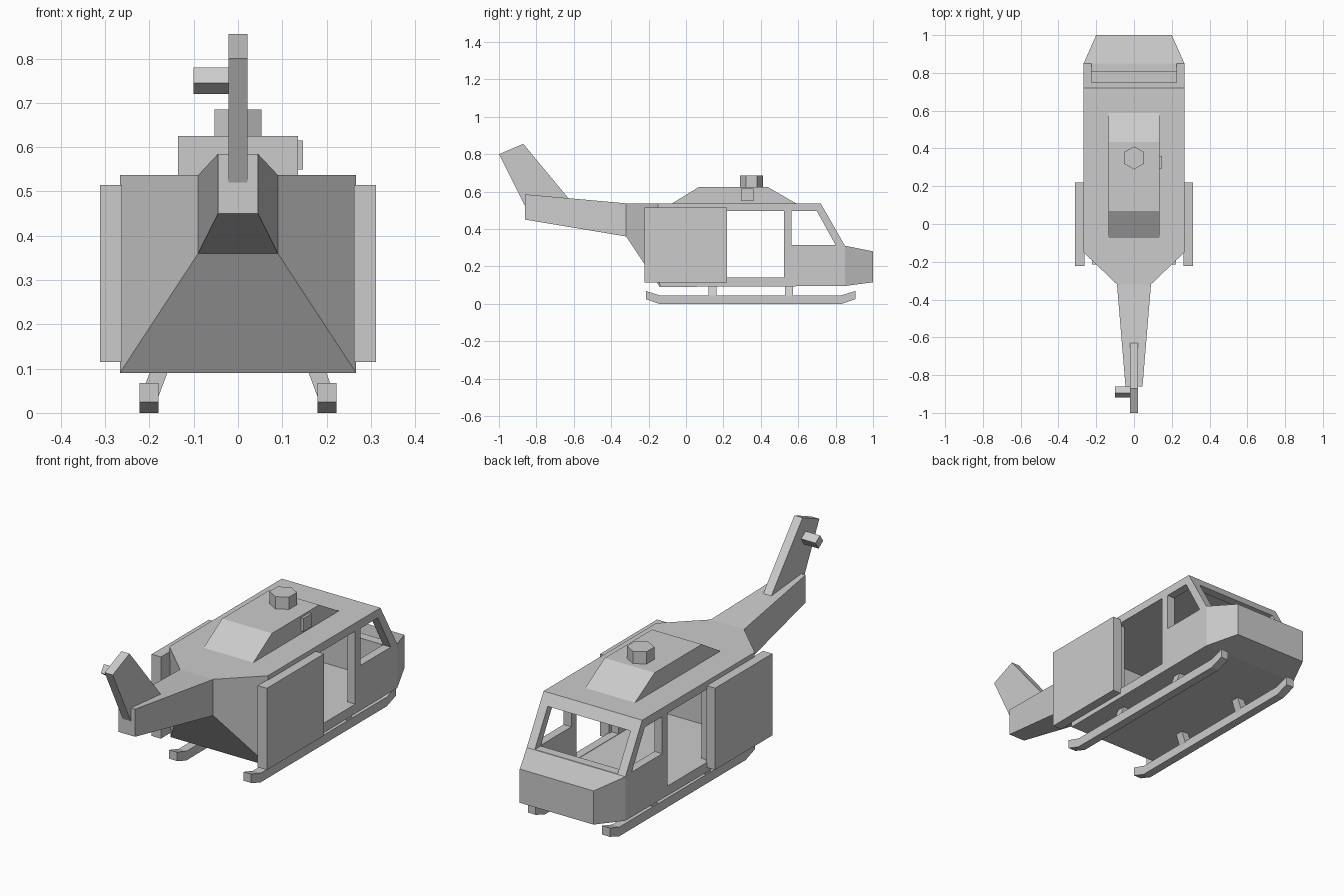
import bpy, bmesh, math

if "Cube" in bpy.data.objects:
    bpy.data.objects.remove(bpy.data.objects["Cube"])


def finish(name, bm):
    bmesh.ops.recalc_face_normals(bm, faces=bm.faces)
    mesh = bpy.data.meshes.new(name)
    bm.to_mesh(mesh)
    bm.free()
    ob = bpy.data.objects.new(name, mesh)
    bpy.context.collection.objects.link(ob)
    return ob


def prism(name, profile, x0, x1):
    """Extrude a (y, z) outline from x0 to x1."""
    bm = bmesh.new()
    a = [bm.verts.new((x0, y, z)) for y, z in profile]
    b = [bm.verts.new((x1, y, z)) for y, z in profile]
    bm.faces.new(a)
    bm.faces.new(b)
    for i in range(len(a)):
        j = (i + 1) % len(a)
        bm.faces.new((a[i], a[j], b[j], b[i]))
    return finish(name, bm)


def rect(y0, y1, z0, z1):
    return [(y0, z0), (y1, z0), (y1, z1), (y0, z1)]


def cut(ob, cutter):
    mod = ob.modifiers.new("cut", 'BOOLEAN')
    mod.operation = 'DIFFERENCE'
    mod.solver = 'EXACT'
    mod.object = cutter
    bpy.context.view_layer.objects.active = ob
    bpy.ops.object.modifier_apply(modifier=mod.name)
    bpy.data.objects.remove(cutter)


# Fuselage and tail boom: side outline with a half width at each point
outline = [(-.86, .45, .045), (-.32, .36, .09), (-.14, .09, .267), (.85, .095, .267),
           (1, .115, .2), (1, .28, .2), (.85, .31, .267), (.72, .537, .267),
           (-.15, .537, .267), (-.32, .537, .09), (-.86, .585, .045)]
bm = bmesh.new()
sides = [[bm.verts.new((s * w, y, z)) for y, z, w in outline] for s in (-1, 1)]
for i in range(len(outline)):
    j = (i + 1) % len(outline)
    bm.faces.new((sides[0][i], sides[0][j], sides[1][j], sides[1][i]))
for v in sides:
    for ids in ((0, 1, 9, 10), (1, 2, 8, 9), (2, 3, 6, 7, 8), (3, 4, 5, 6)):
        bm.faces.new([v[k] for k in ids])
fuselage = finish("fuselage", bm)

# Hollow cabin, windshield, doorways and cockpit side windows
cut(fuselage, prism("cabin_cutter", [(-.1, .138), (.805, .138), (.805, .311), (.698, .499), (-.1, .499)], -.225, .225))
cut(fuselage, prism("windshield_cutter", rect(.65, .95, .312, .485), -.224, .224))
cut(fuselage, prism("doorway_cutter", rect(.2, .525, .14, .497), -.4, .4))
cut(fuselage, prism("window_cutter", [(.565, .314), (.8, .314), (.7, .495), (.565, .495)], -.4, .4))

# Engine housing, side intake and rotor hub
prism("engine_housing", [(-.085, .53), (.07, .625), (.435, .625), (.6, .53)], -.135, .135)
prism("side_intake", rect(.295, .36, .55, .615), .12, .147)
bpy.ops.mesh.primitive_cylinder_add(vertices=6, radius=.061, depth=.07, location=(0, .35, .65))
bpy.context.object.name = "rotor_hub"

# Tail fin and tail rotor stub
prism("tail_fin", [(-1, .8), (-.87, .855), (-.625, .56), (-.855, .51)], -.022, .022)
prism("tail_rotor_stub", [(-.918, .745), (-.894, .78), (-.859, .756), (-.883, .72)], -.1, -.015)

# Sliding doors, skids and struts on both sides
skid = [(-.215, .025), (-.145, 0), (.835, 0), (.905, .025), (.905, .068), (.83, .045), (-.14, .045), (-.215, .068)]
for s, side in ((-1, "left"), (1, "right")):
    prism(side + "_door", rect(-.222, .22, .115, .515), s * .262, s * .312)
    prism(side + "_skid", skid, s * .18, s * .222)
    for y, place in ((.12, "rear"), (.53, "front")):
        strut = prism(f"{side}_{place}_strut", rect(y, y + .042, .03, .1), s * .182, s * .222)
        for v in strut.data.vertices:
            if v.co.z > .05:
                v.co.x -= s * .026
